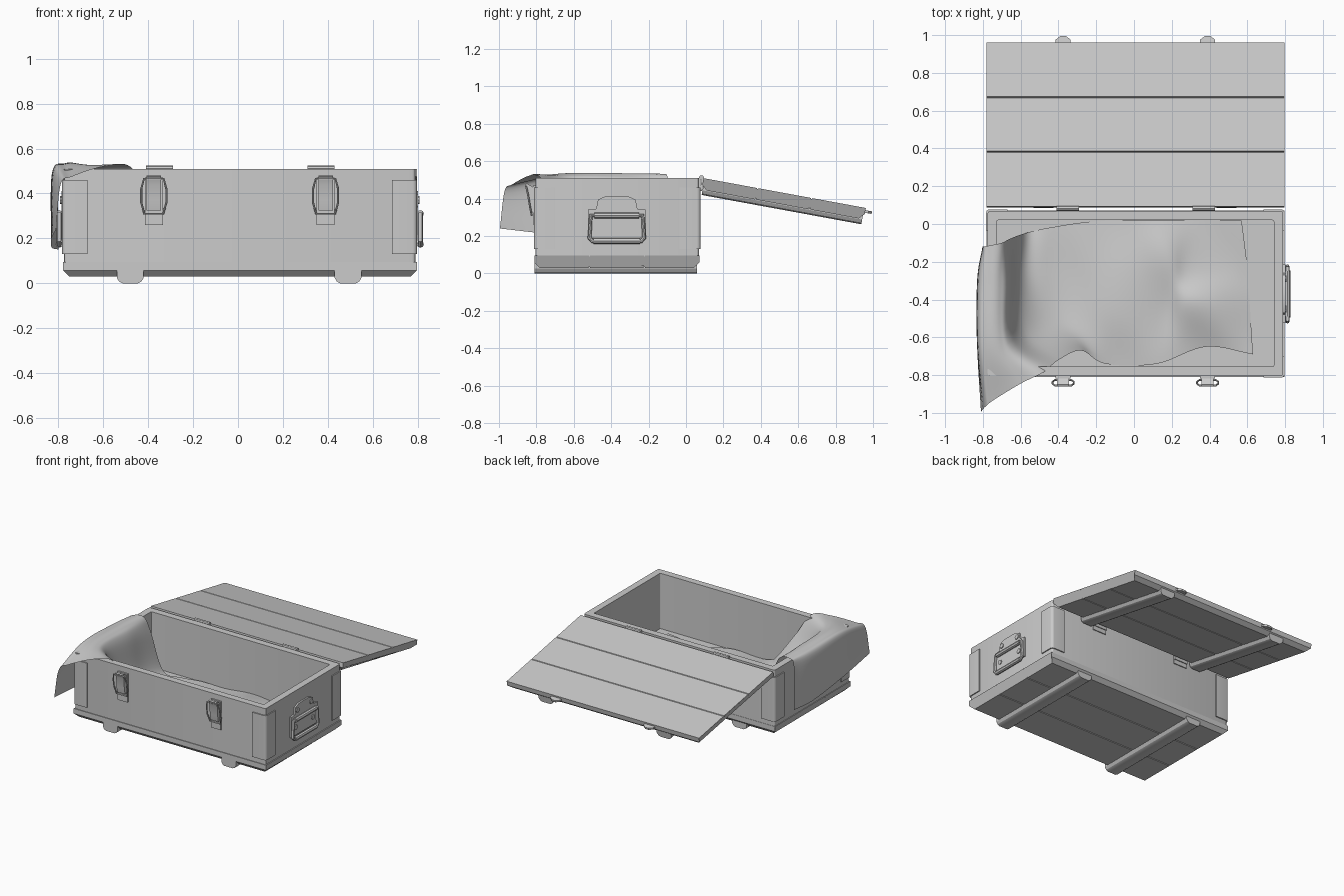
import bpy, bmesh, math
from mathutils import Vector, Matrix

if "Cube" in bpy.data.objects:
    bpy.data.objects.remove(bpy.data.objects["Cube"])

X0, X1, Y0, Y1 = -0.775, 0.79, -0.805, 0.07   # crate footprint
TOP, FLOOR = 0.51, 0.10
LID = Matrix.Translation((0, 0.088, 0.51)) @ Matrix.Rotation(math.radians(-10.4), 4, 'X')


def finish(bm, name, mat=None, smooth=30):
    bmesh.ops.recalc_face_normals(bm, faces=bm.faces)
    if mat:
        bm.transform(mat)
    me = bpy.data.meshes.new(name)
    bm.to_mesh(me)
    bm.free()
    ob = bpy.data.objects.new(name, me)
    bpy.context.collection.objects.link(ob)
    bpy.ops.object.select_all(action='DESELECT')
    ob.select_set(True)
    bpy.context.view_layer.objects.active = ob
    bpy.ops.object.shade_smooth_by_angle(angle=math.radians(smooth))
    return ob


def prism_bm(pts, axis, a0, a1):
    """Extrude a 2D outline along x (y,z), y (x,z) or z (x,y)."""
    put = {'x': lambda p, a: (a, p[0], p[1]),
           'y': lambda p, a: (p[0], a, p[1]),
           'z': lambda p, a: (p[0], p[1], a)}[axis]
    bm = bmesh.new()
    lo = [bm.verts.new(put(p, a0)) for p in pts]
    hi = [bm.verts.new(put(p, a1)) for p in pts]
    n = len(pts)
    for i in range(n):
        bm.faces.new((lo[i], lo[(i + 1) % n], hi[(i + 1) % n], hi[i]))
    bm.faces.new(lo)
    bm.faces.new(hi)
    return bm


def prism(name, pts, axis, a0, a1, mat=None):
    return finish(prism_bm(pts, axis, a0, a1), name, mat)


def box(name, x0, x1, y0, y1, z0, z1, mat=None):
    return prism(name, [(x0, y0), (x1, y0), (x1, y1), (x0, y1)], 'z', z0, z1, mat)


def tube(name, pts, r, cyclic=False):
    cu = bpy.data.curves.new(name, 'CURVE')
    cu.dimensions = '3D'
    cu.bevel_depth, cu.bevel_resolution, cu.use_fill_caps = r, 2, True
    sp = cu.splines.new('POLY')
    sp.points.add(len(pts) - 1)
    for p, c in zip(sp.points, pts):
        p.co = (*c, 1)
    sp.use_cyclic_u = cyclic
    ob = bpy.data.objects.new(name, cu)
    bpy.context.collection.objects.link(ob)
    bpy.ops.object.select_all(action='DESELECT')
    ob.select_set(True)
    bpy.context.view_layer.objects.active = ob
    bpy.ops.object.convert(target='MESH')
    bpy.ops.object.shade_smooth_by_angle(angle=math.radians(40))


def rounded_rect(inset, r, seg=3):
    out = []
    for k, (cx, cy) in enumerate(((X1, Y1), (X0, Y1), (X0, Y0), (X1, Y0))):
        sx, sy = (1 if cx == X1 else -1), (1 if cy == Y1 else -1)
        for i in range(seg + 1):
            a = math.pi / 2 * (k + i / seg)
            out.append((cx - sx * (inset + r) + r * math.cos(a),
                        cy - sy * (inset + r) + r * math.sin(a)))
    return out


# Open crate body: outer wall, rim, inner wall and floor
bm = bmesh.new()
rings = [[bm.verts.new((x, y, z)) for x, y in rounded_rect(i, r)]
         for i, r, z in ((0, .015, .09), (0, .015, TOP), (.05, .006, TOP), (.05, .006, FLOOR))]
for a, b in zip(rings, rings[1:]):
    for i in range(len(a)):
        j = (i + 1) % len(a)
        bm.faces.new((a[i], a[j], b[j], b[i]))
bm.faces.new(rings[0])
bm.faces.new(rings[-1])
finish(bm, "crate_body")


def plank_panel(name, y0, y1, zb, zt, mat=None):
    """Three grooved planks with a chamfered lower edge."""
    w, d, c = 0.004, 0.008, 0.028
    g = [y0 + (y1 - y0) * k / 3 for k in (1, 2)]
    bottom = [(y0 + c, zb)] + [p for y in g for p in ((y - w, zb), (y, zb + d), (y + w, zb))] + [(y1 - c, zb)]
    top = [(y1, zt)] + [p for y in g[::-1] for p in ((y + w, zt), (y, zt - d), (y - w, zt))] + [(y0, zt)]
    pb = prism_bm(bottom + [(y1, zb + c)] + top + [(y0, zb + c)], 'x', X0 - .005, X1 + .007)
    for v in pb.verts:
        if v.co.z < zb + d + .001:
            v.co.x += c if v.co.x < 0 else -c
    finish(pb, name, mat)


def skid(name, cx, y0, y1, zb, mat=None):
    prism(name, [(cx + x, zb + z) for x, z in ((-.06, .058), (.06, .058), (.06, .025), (.05, .008),
          (.035, 0), (-.035, 0), (-.05, .008), (-.06, .025))], 'y', y0, y1, mat)


# Base and opened lid share the same planked construction
plank_panel("base_planks", Y0 - .005, Y1 + .002, .03, .095)
plank_panel("lid_planks", .006, .888, -.062, 0, LID)
for side, cx in (("left", -.48), ("right", .49)):
    skid(f"base_skid_{side}", cx, Y0 - .005, Y1 - .01, 0)
    skid(f"lid_skid_{side}", cx, .012, .88, -.09, LID)

# Wrap-around corner guards
t, L, r = .008, .105, .02
arc = [(t - r + r * math.sin(a), t - r + r * math.cos(a)) for a in (k * math.pi / 8 for k in range(5))]
guard = [(-L, t)] + arc + [(t, -L), (-.012, -L), (-.012, -.012), (-L, -.012)]
for cx, sx, nx in ((X0, -1, "left"), (X1, 1, "right")):
    for cy, sy, ny in ((Y0, -1, "front"), (Y1, 1, "back")):
        prism(f"corner_guard_{ny}_{nx}", [(cx + sx * x, cy + sy * y) for x, y in guard], 'z', .13, .46)

# Hinges: barrel, wall leaf and lid leaf
for side, cx in (("left", -.35), ("right", .37)):
    tube(f"hinge_barrel_{side}", [(cx - .06, .083, .512), (cx + .06, .083, .512)], .013)
    box(f"hinge_wall_leaf_{side}", cx - .055, cx + .055, Y1 - .002, Y1 + .007, .41, .51)
    box(f"hinge_lid_leaf_{side}", cx - .055, cx + .055, -.002, .01, -.07, 0, LID)

# Front latches with wire bails, and their catches on the lid edge
for side, cx in (("left", -.375), ("right", .39)):
    box(f"latch_plate_{side}", cx - .04, cx + .04, Y0 - .012, Y0 + .005, .26, .47)
    prism(f"latch_lever_{side}", [(Y0, .325), (Y0 - .028, .325), (Y0 - .036, .37), (Y0 - .04, .44),
          (Y0 - .055, .475), (Y0 - .045, .48), (Y0, .455)], 'x', cx - .032, cx + .032)
    tube(f"latch_bail_{side}", [(cx - .042, Y0 - .02, .31), (cx - .056, Y0 - .03, .36), (cx - .056, Y0 - .04, .42),
         (cx - .044, Y0 - .05, .465), (cx + .044, Y0 - .05, .465), (cx + .056, Y0 - .04, .42),
         (cx + .056, Y0 - .03, .36), (cx + .042, Y0 - .02, .31)], .005, True)
    prism(f"lid_catch_{side}", [(cx - .04, .88), (cx + .04, .88), (cx + .04, .905), (cx + .015, .924),
          (cx - .015, .924), (cx - .04, .905)], 'z', -.026, -.012, LID)

# Side handles: hump plate, grip frame and rivets
hump = [(-.155, .19), (.155, .19), (.155, .34), (.11, .345), (.10, .395), (.06, .412),
        (-.06, .412), (-.10, .395), (-.11, .345), (-.155, .34)]
for side, x, s in (("left", X0, -1), ("right", X1, 1)):
    cy = -.37
    prism(f"handle_plate_{side}", [(cy + y, z) for y, z in hump], 'x', x - s * .003, x + s * .012)
    xg = x + s * .022
    tube(f"handle_frame_{side}", [(xg, cy - .138, .31), (xg, cy - .146, .19), (xg, cy - .13, .172),
         (xg, cy + .13, .172), (xg, cy + .146, .19), (xg, cy + .138, .31)], .011, True)
    tube(f"handle_grip_{side}", [(xg, cy - .125, .174), (xg, cy + .125, .174)], .016)
    tube(f"handle_pivot_{side}", [(xg, cy - .12, .31), (xg, cy + .12, .31)], .016)
    for k, (dy, z) in enumerate(((-.08, .37), (.08, .37), (-.1, .25), (.1, .25))):
        tube(f"handle_rivet_{side}_{k}", [(x, cy + dy, z), (x + s * .018, cy + dy, z)], .018)

# Cloth: lines the crate floor, climbs the left wall and hangs outside
net = [
    [(-.80, -.12, .15), (-.83, -.3, .16), (-.83, -.65, .20), (-.81, -.995, .24)],
    [(-.80, -.12, .47), (-.825, -.3, .48), (-.825, -.65, .49), (-.79, -.97, .44)],
    [(-.77, -.115, .525), (-.77, -.3, .53), (-.77, -.65, .53), (-.74, -.93, .475)],
    [(-.70, -.10, .52), (-.71, -.3, .525), (-.70, -.65, .53), (-.60, -.845, .52)],
    [(-.66, -.08, .42), (-.66, -.3, .46), (-.65, -.62, .49), (-.48, -.785, .52)],
    [(-.58, -.05, .14), (-.60, -.28, .20), (-.57, -.58, .30), (-.40, -.72, .38)],
    [(-.45, -.02, .11), (-.46, -.27, .12), (-.40, -.50, .14), (-.28, -.67, .20)],
    [(-.20, .015, .11), (-.20, -.25, .115), (-.15, -.50, .13), (-.15, -.74, .12)],
    [(.12, .018, .115), (.15, -.2, .15), (.15, -.5, .12), (.12, -.74, .11)],
    [(.35, .018, .11), (.30, -.25, .12), (.30, -.42, .17), (.38, -.65, .12)],
    [(.57, .018, .11), (.60, -.23, .11), (.615, -.46, .11), (.63, -.69, .11)],
]


def spline(pts, n):
    """Catmull-Rom through the points, n steps per span."""
    p = [Vector(q) for q in pts]
    p = [2 * p[0] - p[1]] + p + [2 * p[-1] - p[-2]]
    out = []
    for i in range(1, len(p) - 2):
        a, b, c, d = p[i - 1:i + 3]
        for k in range(n):
            u = k / n
            out.append(.5 * (2 * b + (c - a) * u + (2 * a - 5 * b + 4 * c - d) * u * u
                             + (3 * b - a - 3 * c + d) * u ** 3))
    return out + [p[-2]]


columns = [spline(c, 8) for c in zip(*net)]
rows = [spline(r, 8) for r in zip(*columns)]
bm = bmesh.new()
grid = []
for row in rows:
    line = []
    for q in row:
        if q.x > -.5:   # soft wrinkles on the floor part
            q.z = max(q.z + .008 * math.sin(13 * q.x + 9 * q.y) * min(1, (q.x + .5) * 4), FLOOR + .003)
        line.append(bm.verts.new(q))
    grid.append(line)
for a, b in zip(grid, grid[1:]):
    for i in range(len(a) - 1):
        bm.faces.new((a[i], a[i + 1], b[i + 1], b[i]))
finish(bm, "draped_cloth", smooth=80)
